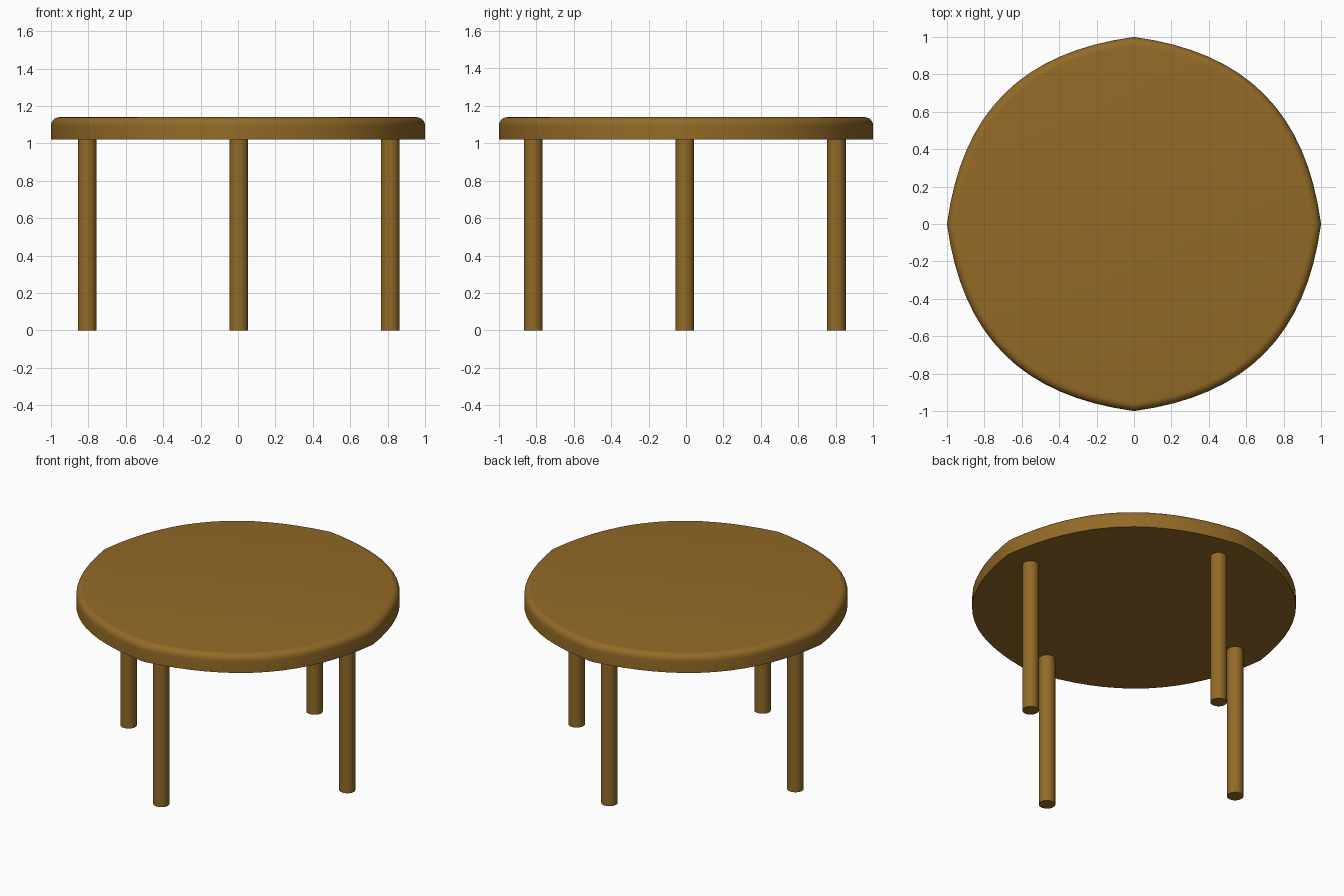
import bpy, bmesh, math
from mathutils import Vector

if "Cube" in bpy.data.objects:
    bpy.data.objects.remove(bpy.data.objects["Cube"])

wood = bpy.data.materials.new("warm brown wood")
wood.diffuse_color = (0.29, 0.144, 0.02, 1)
wood.use_nodes = True
wood.node_tree.nodes["Principled BSDF"].inputs["Base Color"].default_value = wood.diffuse_color

UNDER, TOP, ROUND = 1.02, 1.14, 0.045


def finish(bm, name):
    bmesh.ops.recalc_face_normals(bm, faces=bm.faces)
    mesh = bpy.data.meshes.new(name)
    bm.to_mesh(mesh)
    bm.free()
    mesh.materials.append(wood)
    ob = bpy.data.objects.new(name, mesh)
    bpy.context.collection.objects.link(ob)
    bpy.context.view_layer.objects.active = ob
    ob.select_set(True)
    bpy.ops.object.shade_smooth_by_angle(angle=math.radians(35))
    ob.select_set(False)
    return ob


def outline(steps=16):
    """Four bulging curves that meet in soft points on the axes."""
    p = [Vector(c) for c in ((1, 0), (0.92, 0.6), (0.6, 0.92), (0, 1))]
    pts = []
    for q in range(4):
        for i in range(steps):
            t = i / steps
            v = (p[0] * (1 - t) ** 3 + p[1] * 3 * t * (1 - t) ** 2
                 + p[2] * 3 * t * t * (1 - t) + p[3] * t ** 3)
            for _ in range(q):
                v = Vector((-v.y, v.x))
            pts.append(v)
    return pts


# Tabletop: straight side with a rounded upper rim
bm = bmesh.new()
levels = [(1, UNDER)]
for k in range(7):
    a = math.pi / 2 * k / 6
    levels.append((1 - ROUND * (1 - math.cos(a)), TOP - ROUND * (1 - math.sin(a))))
shape = outline()
rings = [[bm.verts.new((v.x * s, v.y * s, z)) for v in shape] for s, z in levels]
for lo, hi in zip(rings, rings[1:]):
    for i in range(len(lo)):
        j = (i + 1) % len(lo)
        bm.faces.new((lo[i], lo[j], hi[j], hi[i]))
bm.faces.new(rings[-1])
bm.faces.new(rings[0][::-1])
finish(bm, "tabletop")

# Legs: one below each point of the top
for name, x, y in (("right_leg", 1, 0), ("back_leg", 0, 1),
                   ("left_leg", -1, 0), ("front_leg", 0, -1)):
    bm = bmesh.new()
    bmesh.ops.create_cone(bm, cap_ends=True, segments=32, radius1=0.05,
                          radius2=0.05, depth=UNDER)
    bmesh.ops.translate(bm, verts=bm.verts,
                        vec=(0.81 * x + 0.004, 0.81 * y - 0.006, UNDER / 2))
    finish(bm, name)
